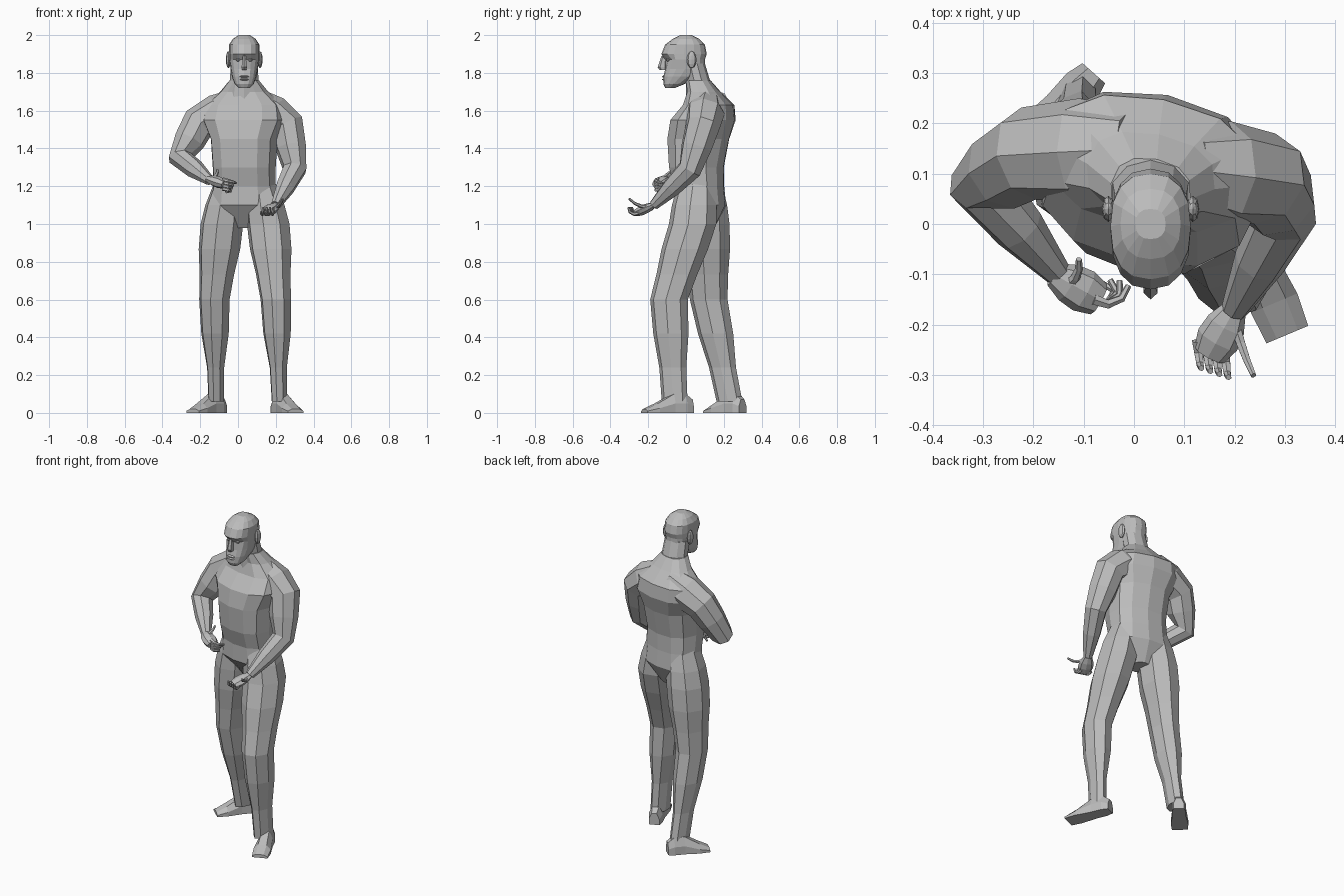
import bpy
import bmesh
from math import cos, sin, pi, copysign
from mathutils import Vector, Quaternion

cube = bpy.data.objects.get("Cube")
if cube:
    bpy.data.objects.remove(cube, do_unlink=True)

# One plain grey for the whole figure
grey = bpy.data.materials.new("plain grey")
grey.use_nodes = True
grey.diffuse_color = (.5, .5, .5, 1)
for node in grey.node_tree.nodes:
    if node.type == 'BSDF_PRINCIPLED':
        node.inputs["Base Color"].default_value = grey.diffuse_color

UP = Vector((0, 0, 1))
RIGHTWARD = Vector((-1, 0, 0))
MIDDLE = .033
TURN = -.2


def finish(name, bm):
    """Turn a bmesh into a flat shaded object."""
    bmesh.ops.recalc_face_normals(bm, faces=bm.faces)
    mesh = bpy.data.meshes.new(name)
    bm.to_mesh(mesh)
    bm.free()
    mesh.materials.append(grey)
    result = bpy.data.objects.new(name, mesh)
    bpy.context.scene.collection.objects.link(result)
    return result


def skin(name, rings):
    """Bridge rings of points and cap both ends."""
    bm = bmesh.new()
    loops = [[bm.verts.new(point) for point in ring] for ring in rings]
    for low, high in zip(loops, loops[1:]):
        for i in range(len(low)):
            bm.faces.new((low[i - 1], low[i], high[i], high[i - 1]))
    bm.faces.new(loops[0])
    bm.faces.new(loops[-1])
    return finish(name, bm)


def rounded(value, power):
    return copysign(abs(value) ** (2 / power), value)


def oval(centre, u, v, width, depth, sides, power=2):
    """Superellipse ring with its first point on the -v side."""
    angles = [2 * pi * i / sides - pi / 2 for i in range(sides)]
    return [centre + u * width * rounded(cos(a), power)
            + v * depth * rounded(sin(a), power) for a in angles]


def level_ring(centre, width, depth, sides, yaw=0, power=2):
    u = Vector((cos(yaw), sin(yaw), 0))
    return oval(centre, u, UP.cross(u), width, depth, sides, power)


def stack(name, rows, sides, yaw=0, power=2):
    """Level sections on the middle line: height, front, back, half width."""
    return skin(name, [
        level_ring(Vector((MIDDLE, (front + back) / 2, z)), width,
                   (back - front) / 2, sides, yaw, power)
        for z, front, back, width in rows])


def along(joints, count):
    """Spread points evenly over the bones between joints."""
    joints = [Vector(joint) for joint in joints]
    steps = (count - 1) // (len(joints) - 1)
    points = [a.lerp(b, i / steps) for a, b in zip(joints, joints[1:]) for i in range(steps)]
    return points + joints[-1:]


def limb(name, joints, radii, sides, squash=1):
    """Tube whose sections stay square to its path."""
    points = along(joints, len(radii))
    rings, last = [], None
    for i, radius in enumerate(radii):
        t = (points[min(i + 1, len(points) - 1)] - points[max(i - 1, 0)]).normalized()
        u = last.rotation_difference(t) @ u if last else t.cross(UP).normalized()
        rings.append(oval(points[i], u, t.cross(u), radius, radius * squash, sides))
        last = t
    return skin(name, rings)


def leg(name, joints):
    """Waist, hip, knee and ankle; the calf is deeper than it is wide."""
    widths = (.05, .08, .105, .115, .112, .093, .082, .074, .046, .042)
    skin(name, [level_ring(point, width, width * .8 + .036, 8, TURN)
                for point, width in zip(along(joints, len(widths)), widths)])


def foot(name, heel, toe):
    """Flat soled foot: step along the sole, half width, height."""
    heel, toe = Vector((*heel, 0)), Vector((*toe, 0))
    side = (toe - heel).normalized().cross(UP)
    outline = ((-1, 0), (1, 0), (1, .5), (.5, 1), (-.5, 1), (-1, .5))
    rows = ((0, .03, .07), (.15, .04, .1), (.4, .04, .1), (.75, .05, .05), (1, .045, .02))
    skin(name, [[heel.lerp(toe, step) + side * half * w + UP * high * h
                 for w, h in outline] for step, half, high in rows])


def digit(name, base, heading, axis, bend, bone):
    """Finger or thumb that bends by the same angle at each joint."""
    joints, heading = [Vector(base)], Vector(heading).normalized()
    for knuckle in range(3):
        joints.append(joints[-1] + heading * bone)
        heading = Quaternion(axis, bend) @ heading
    limb(name, joints, [.012 - .002 * i for i in range(len(joints))], 6)


def ball(name, centre, size):
    bm = bmesh.new()
    bmesh.ops.create_uvsphere(bm, u_segments=8, v_segments=6, radius=1)
    bmesh.ops.scale(bm, verts=bm.verts, vec=size)
    bmesh.ops.translate(bm, verts=bm.verts, vec=centre)
    finish(name, bm)


# Torso and neck, turned a little so that the left side leads
stack("torso", [
    (.98, .03, .15, .05), (1.1, -.06, .21, .18), (1.2, -.06, .2, .17),
    (1.3, -.09, .2, .17), (1.45, -.1, .23, .18), (1.55, -.08, .26, .225),
    (1.63, -.01, .25, .21), (1.7, .01, .18, .13), (1.76, 0, .13, .08)], 12, TURN, 2.4)
stack("neck", [(1.65, 0, .18, .1), (1.75, 0, .13, .08), (1.85, -.02, .1, .075)], 10)

# Legs and feet
leg("left_leg", [(.11, .06, 1.3), (.16, .035, 1), (.2, -.09, .6), (.22, -.06, .06)])
leg("right_leg", [(-.04, .09, 1.3), (-.085, .105, 1), (-.125, .12, .6), (-.115, .23, .06)])
foot("left_foot", (.2, .03), (.305, -.22))
foot("right_foot", (-.08, .3), (-.24, .12))

# Arms: collar, shoulder, elbow and wrist
arm_radii = (.08, .105, .093, .083, .065, .052, .027)
limb("left_arm", [(.1, .11, 1.64), (.26, .09, 1.52), (.3, .02, 1.29), (.2, -.17, 1.1)],
     arm_radii, 8)
limb("right_arm", [(0, .15, 1.64), (-.21, .14, 1.53), (-.305, .08, 1.35), (-.15, -.1, 1.23)],
     arm_radii, 8)

# Hands, palms narrowing to the wrist
palm_radii = (.025, .04, .044, .034)
limb("left_palm", [(.2, -.17, 1.1), (.15, -.26, 1.06)], palm_radii, 8, .6)
limb("right_palm", [(-.16, -.1, 1.24), (-.07, -.15, 1.21)], palm_radii, 8, .7)
digit("left_thumb", (.2, -.2, 1.09), (.3, -.9, .1), RIGHTWARD, .3, .04)
digit("right_thumb", (-.13, -.12, 1.24), (.5, .5, .6), UP, .4, .025)
for i, finger in enumerate(("index", "middle", "ring", "little")):
    digit(f"left_{finger}_finger", (.18 - .018 * i, -.25 + .006 * i, 1.06),
          (.1, -.9, -.3), RIGHTWARD, .8, .026)
    digit(f"right_{finger}_finger", (-.08, -.15, 1.235 - .016 * i),
          (.9, -.3, -.2), UP, .7 + .25 * i, .03)

# Head, with the eye sockets pushed in
EYE = 1.87
head = stack("head", [
    (1.72, -.11, -.06, .03), (1.74, -.12, -.01, .05), (1.78, -.12, .06, .065),
    (1.82, -.11, .1, .072), (EYE, -.115, .1, .08), (1.9, -.13, .11, .08),
    (1.95, -.11, .1, .08), (1.98, -.07, .07, .06), (2, -.03, .03, .03)], 16, 0, 2.4)
for v in head.data.vertices:
    if abs(v.co.z - EYE) < .01 and v.co.y < -.07 and .015 < abs(v.co.x - MIDDLE) < .06:
        v.co.y += .016
stack("nose", [(1.89, -.13, -.1, .01), (1.83, -.15, -.1, .016), (1.815, -.14, -.1, .014)], 6)
for lip, z in (("upper_lip", 1.78), ("lower_lip", 1.765)):
    stack(lip, [(z - .007, -.118, -.1, .016), (z, -.128, -.1, .026),
                (z + .007, -.118, -.1, .018)], 8)

# Ears and eyes on both sides
for name, sign in (("left", 1), ("right", -1)):
    ball(name + "_ear", (MIDDLE + sign * .084, .03, EYE), (.013, .026, .045))
    ball(name + "_eye", (MIDDLE + sign * .03, -.092, EYE), (.014, .014, .01))
